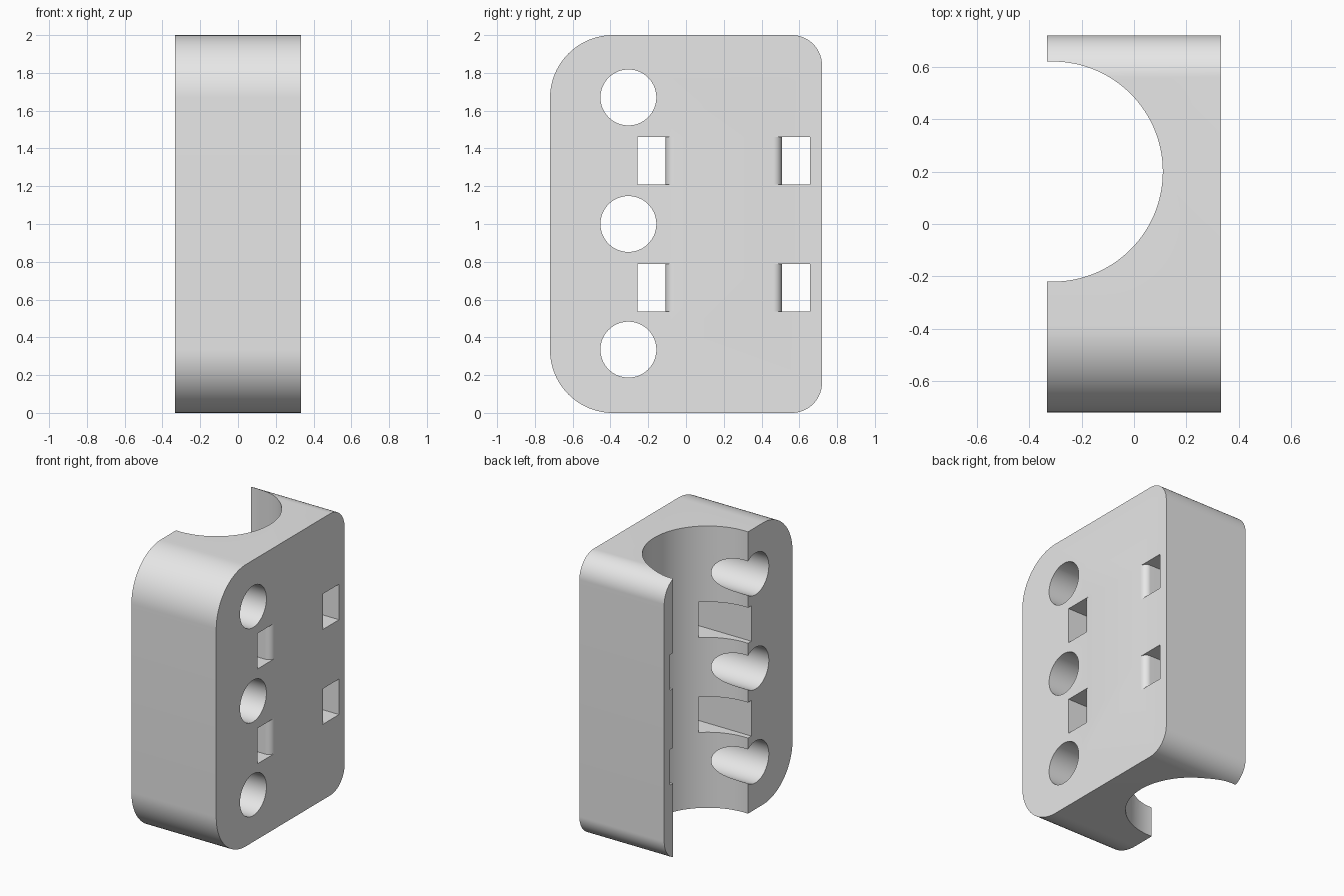
import bpy, bmesh
from math import sin, cos, pi, radians
from mathutils import Vector

cube = bpy.data.objects.get("Cube")
if cube:
    bpy.data.objects.remove(cube, do_unlink=True)

HALF_X, HALF_Y, HEIGHT = 0.333, 0.72, 2.0
TROUGH_Y = 0.2

grey = bpy.data.materials.new("light grey")
grey.use_nodes = True
colour = (0.8, 0.8, 0.8, 1)
grey.diffuse_color = colour
grey.node_tree.nodes["Principled BSDF"].inputs["Base Color"].default_value = colour


def arc(cx, cy, r, start, end, steps):
    """Points on an arc, angles in degrees."""
    angles = [radians(start + (end - start) * i / steps) for i in range(steps + 1)]
    return [(cx + r * cos(a), cy + r * sin(a)) for a in angles]


def prism(name, points, axis, low, high):
    """Extrude an outline along x (outline in y, z) or along z (outline in x, y)."""
    bm = bmesh.new()
    place = (lambda p: (low, *p)) if axis == "x" else (lambda p: (*p, low))
    face = bm.faces.new([bm.verts.new(place(p)) for p in points])
    move = Vector((1, 0, 0) if axis == "x" else (0, 0, 1)) * (high - low)
    new = bmesh.ops.extrude_face_region(bm, geom=[face])["geom"]
    bmesh.ops.translate(bm, vec=move, verts=[v for v in new if isinstance(v, bmesh.types.BMVert)])
    bmesh.ops.recalc_face_normals(bm, faces=bm.faces)
    mesh = bpy.data.meshes.new(name)
    bm.to_mesh(mesh)
    bm.free()
    mesh.materials.append(grey)
    obj = bpy.data.objects.new(name, mesh)
    bpy.context.collection.objects.link(obj)
    return obj


# Block with large front corners and small back corners
outline = []
for side, radius, up, start in ((1, 0.16, 0, -90), (1, 0.16, 1, 0),
                                (-1, 0.333, 1, 90), (-1, 0.333, 0, 180)):
    cz = HEIGHT - radius if up else radius
    outline += arc(side * (HALF_Y - radius), cz, radius, start, start + 90, 24)
block = prism("clamp_block", outline, "x", -HALF_X, HALF_X)

# Round trough open to the side
cutters = [prism("trough_cutter", arc(-0.31, TROUGH_Y, 0.42, 0, 357, 119), "z", -0.1, HEIGHT + 0.1)]

# Three bolt holes
for z in (0.335, 1.0, 1.67):
    cutters.append(prism("bolt_hole_cutter", arc(-0.305, z, 0.148, 0, 355, 71), "x", -0.5, 0.5))

# Strap slots on both sides of the trough, with a rounded inner edge
INNER, OUTER, ROUND = 0.3075, 0.4575, 0.045
for z in (0.662, 1.335):
    for side in (-1, 1):
        half = [(-0.5, OUTER), (-0.5, INNER)]
        half += arc(HALF_X - ROUND, INNER - ROUND, ROUND, 90, 0, 12)
        half += [(0.5, INNER - ROUND), (0.5, OUTER)]
        slot = [(x, TROUGH_Y + side * y) for x, y in half]
        cutters.append(prism("strap_slot_cutter", slot, "z", z - 0.126, z + 0.126))

# Cut everything out of the block
bpy.ops.object.select_all(action="DESELECT")
bpy.context.view_layer.objects.active = block
block.select_set(True)
for cutter in cutters:
    mod = block.modifiers.new("cut", "BOOLEAN")
    mod.operation = "DIFFERENCE"
    mod.solver = "EXACT"
    mod.object = cutter
    bpy.ops.object.modifier_apply(modifier=mod.name)
    bpy.data.objects.remove(cutter, do_unlink=True)

bpy.ops.object.shade_smooth_by_angle(angle=radians(30))
